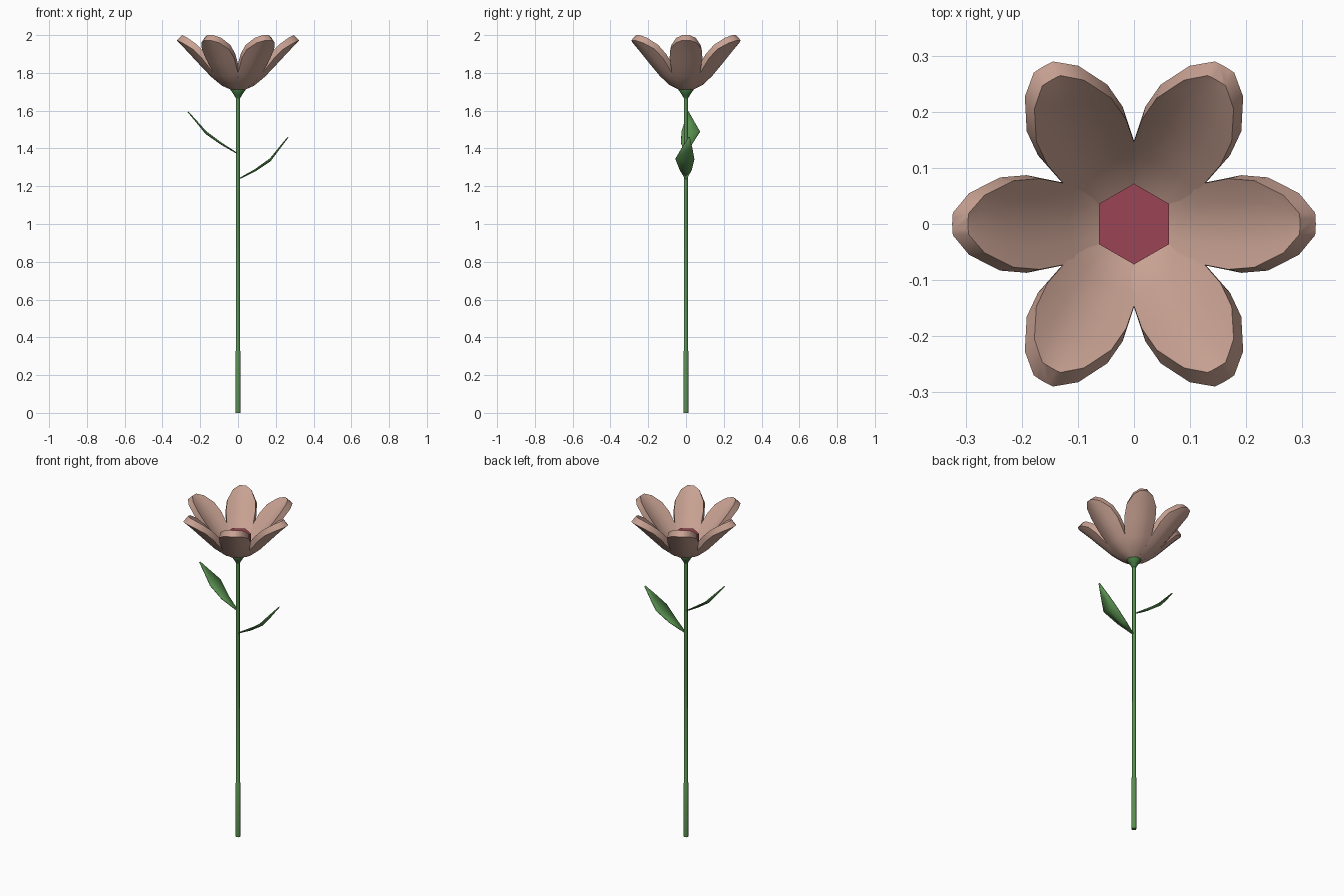
import bpy, bmesh, math
from mathutils import Vector, Matrix

if "Cube" in bpy.data.objects:
    bpy.data.objects.remove(bpy.data.objects["Cube"])


def material(name, rgb):
    m = bpy.data.materials.new(name)
    m.diffuse_color = (*rgb, 1)
    m.use_nodes = True
    m.node_tree.nodes["Principled BSDF"].inputs["Base Color"].default_value = m.diffuse_color
    return m


green = material("leaf_green", (0.10, 0.28, 0.08))
dark_green = material("sepal_green", (0.06, 0.19, 0.05))
pink = material("petal_pink", (0.58, 0.36, 0.29))
red = material("centre_red", (0.33, 0.06, 0.09))


def finish(name, bm, mat, angle=50):
    bmesh.ops.recalc_face_normals(bm, faces=bm.faces)
    me = bpy.data.meshes.new(name)
    bm.to_mesh(me)
    bm.free()
    ob = bpy.data.objects.new(name, me)
    bpy.context.collection.objects.link(ob)
    me.materials.append(mat)
    bpy.ops.object.select_all(action='DESELECT')
    ob.select_set(True)
    bpy.context.view_layer.objects.active = ob
    bpy.ops.object.shade_smooth_by_angle(angle=math.radians(angle))
    return ob


def loft(bm, rings):
    """Closed rings of points bridged in order, capped at both ends."""
    rows = [[bm.verts.new(p) for p in ring] for ring in rings]
    n = len(rows[0])
    for a, b in zip(rows, rows[1:]):
        for i in range(n):
            j = (i + 1) % n
            bm.faces.new((a[i], a[j], b[j], b[i]))
    bm.faces.new(rows[0])
    bm.faces.new(rows[-1])


def turned(name, profile, sides, mat, phase=0.0):
    bm = bmesh.new()
    loft(bm, [[(r * math.cos(phase + 2 * math.pi * i / sides),
                r * math.sin(phase + 2 * math.pi * i / sides), z)
               for i in range(sides)] for r, z in profile])
    return finish(name, bm, mat)


# stem, sepal cup and hexagonal flower centre
turned("stem", [(0.0135, 0), (0.0135, 0.325), (0.011, 0.33), (0.0105, 1.0),
                (0.0105, 1.69)], 8, green)
turned("sepal_cup", [(0.011, 1.665), (0.022, 1.685), (0.040, 1.71), (0.036, 1.725)],
       12, dark_green)
turned("flower_centre", [(0.05, 1.73), (0.072, 1.79), (0.072, 1.845)],
       6, red, math.pi / 6)

# petals: radius, height and half width of the outer face along the spine, thickness
SPINE = [(0.030, 1.708, 0.018, 0.03), (0.085, 1.732, 0.049, 0.035),
         (0.143, 1.780, 0.074, 0.04), (0.215, 1.856, 0.087, 0.042),
         (0.260, 1.905, 0.083, 0.042), (0.303, 1.950, 0.055, 0.042),
         (0.324, 1.971, 0.020, 0.040)]
ACROSS = [-1, -0.5, 0, 0.5, 1]


def petal(index):
    bm = bmesh.new()
    rings = []
    for i, (r, z, w, t) in enumerate(SPINE):
        a, b = SPINE[max(i - 1, 0)], SPINE[min(i + 1, len(SPINE) - 1)]
        d = Vector((b[0] - a[0], 0, b[1] - a[1])).normalized()
        normal = Vector((-d.z, 0, d.x))
        base = Vector((r, 0, z))
        cup = 0.032 * (w / 0.087) ** 2
        outer = [base + Vector((0, u * w, 0)) + normal * cup * u * u for u in ACROSS]
        inner = [base + Vector((0, u * w * 0.93, 0)) + normal * (t + cup * u * u * 0.7)
                 for u in reversed(ACROSS)]
        rings.append(outer + inner)
    loft(bm, rings)
    bm.transform(Matrix.Rotation(index * math.pi / 3, 4, 'Z'))
    return finish(f"petal_{index + 1}", bm, pink, 60)


for k in range(6):
    petal(k)


# leaves: each row is x, z, left edge y, right edge y, with a sunken midrib
def leaf(name, rows):
    bm = bmesh.new()
    grid = []
    for x, z, y0, y1 in rows:
        sag = 0.12 * (y1 - y0)
        grid.append([bm.verts.new(p) for p in (
            (x, y0, z), (x, (y0 + y1) / 2, z - sag), (x, y1, z))])
    for a, b in zip(grid, grid[1:]):
        for i in range(2):
            bm.faces.new((a[i], a[i + 1], b[i + 1], b[i]))
    ob = finish(name, bm, green)
    mod = ob.modifiers.new("thickness", 'SOLIDIFY')
    mod.thickness = 0.005
    mod.offset = 0


leaf("lower_leaf", [(0.005, 1.24, -0.004, 0.004), (0.09, 1.288, -0.033, 0.030),
                    (0.17, 1.345, -0.056, 0.044), (0.215, 1.40, -0.024, 0.034),
                    (0.265, 1.46, 0.014, 0.020)])
leaf("upper_leaf", [(-0.005, 1.375, -0.004, 0.004), (-0.09, 1.43, -0.026, 0.035),
                    (-0.17, 1.49, -0.024, 0.074), (-0.215, 1.54, -0.008, 0.045),
                    (-0.265, 1.595, 0.008, 0.014)])
